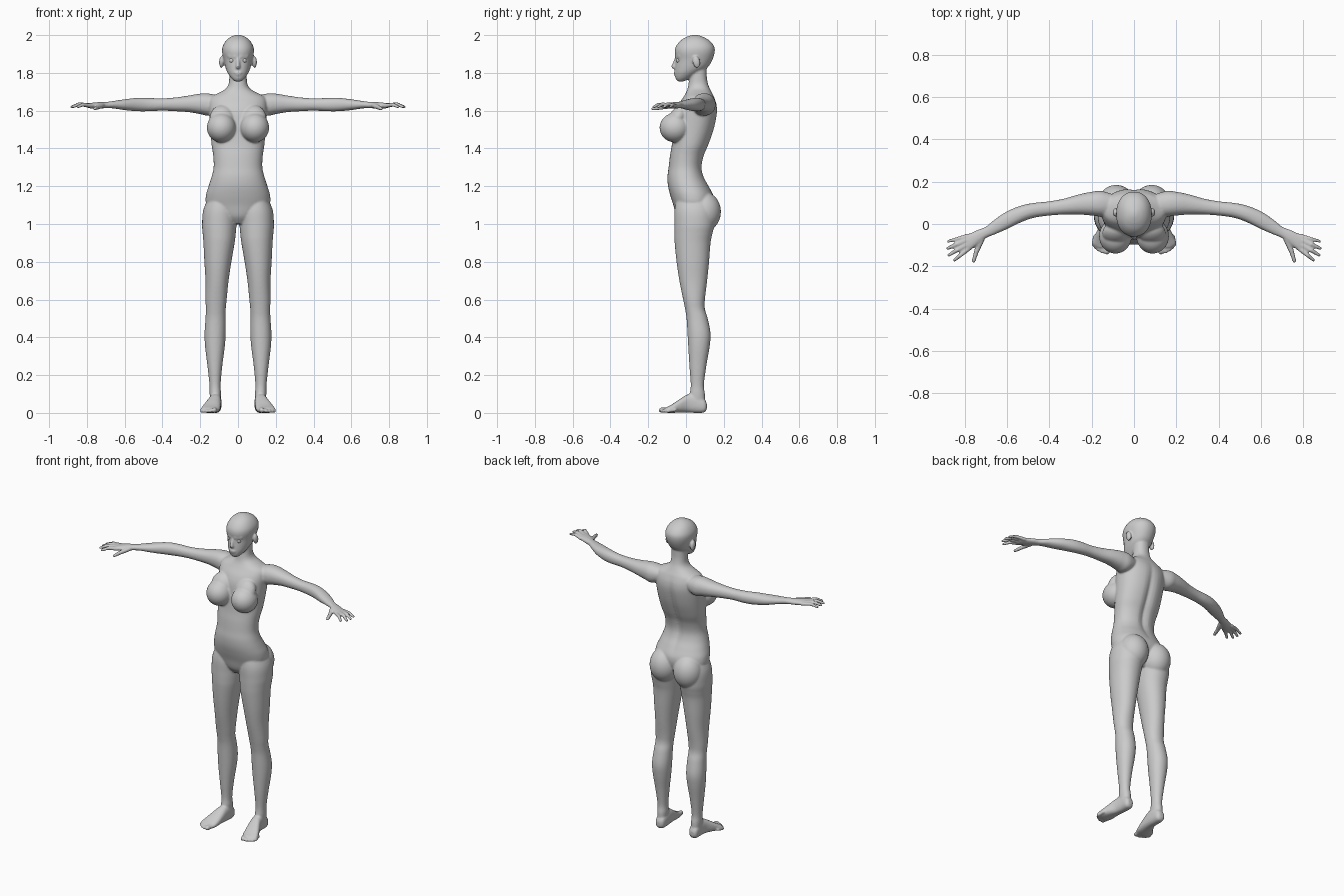
import bpy, bmesh, math
from mathutils import Vector, Matrix

bm = bmesh.new()


def spline(rows, sub=5):
    """Catmull-Rom interpolation of table rows."""
    out = []
    for i in range(len(rows) - 1):
        p0, p1, p2, p3 = (rows[max(0, min(len(rows) - 1, i + k))] for k in (-1, 0, 1, 2))
        for j in range(sub):
            t = j / sub
            out.append([0.5 * (2 * b + (c - a) * t + (2 * a - 5 * b + 4 * c - d) * t * t
                               + (3 * b - a - 3 * c + d) * t ** 3)
                        for a, b, c, d in zip(p0, p1, p2, p3)])
    return out + [list(rows[-1])]


def loft(rows, axis, n=48, power=2.2):
    """Rows: position on axis, then min/max of the two other axes."""
    rings = []
    for t, a0, a1, b0, b1 in spline(rows):
        ring = []
        for k in range(n):
            ang = 2 * math.pi * k / n
            c, s = math.cos(ang), math.sin(ang)
            a = (a0 + a1) / 2 + (a1 - a0) / 2 * math.copysign(abs(c) ** (2 / power), c)
            b = (b0 + b1) / 2 + (b1 - b0) / 2 * math.copysign(abs(s) ** (2 / power), s)
            ring.append(bm.verts.new({'x': (t, a, b), 'y': (a, t, b), 'z': (a, b, t)}[axis]))
        rings.append(ring)
    for r, q in zip(rings, rings[1:]):
        for k in range(n):
            bm.faces.new((r[k], r[(k + 1) % n], q[(k + 1) % n], q[k]))
    bm.faces.new(rings[0][::-1])
    bm.faces.new(rings[-1])
    return [v for r in rings for v in r]


def ball(c, r, tilt=0.0):
    m = Matrix.Translation(c) @ Matrix.Rotation(tilt, 4, 'X') @ Matrix.Diagonal((*r, 1))
    bmesh.ops.create_uvsphere(bm, u_segments=32, v_segments=20, radius=1, matrix=m)


def capsule(p, q, r1, r2):
    vs = []
    for c, r in ((p, r1), (q, r2)):
        for i in range(9):
            th = math.pi * i / 8
            for k in range(12 if 0 < i < 8 else 1):
                a = math.pi * k / 6
                vs.append(bm.verts.new(Vector(c) + r * Vector(
                    (math.sin(th) * math.cos(a), math.sin(th) * math.sin(a), math.cos(th)))))
    bmesh.ops.convex_hull(bm, input=vs)
    bmesh.ops.delete(bm, geom=[v for v in vs if v.is_valid and not v.link_faces], context='VERTS')


# arm: x, y range, z range
loft([(.07, .04, .13, 1.61, 1.67), (.15, .035, .155, 1.575, 1.69), (.20, .04, .152, 1.582, 1.69),
      (.26, .045, .14, 1.592, 1.68), (.33, .045, .12, 1.597, 1.67), (.40, .04, .107, 1.6, 1.665),
      (.47, .03, .1, 1.597, 1.667), (.53, .01, .088, 1.597, 1.668), (.60, -.024, .06, 1.603, 1.66),
      (.66, -.05, .02, 1.612, 1.651), (.70, -.067, -.012, 1.613, 1.646),
      (.74, -.098, -.028, 1.611, 1.645), (.78, -.127, -.046, 1.612, 1.641),
      (.80, -.122, -.056, 1.617, 1.637)], 'x')

# fingers and thumb: knuckle, middle joint, tip
for a, b, c, r in [((.785, -.055, 1.626), (.835, -.07, 1.632), (.878, -.082, 1.62), .0095),
                   ((.79, -.075, 1.628), (.84, -.097, 1.635), (.88, -.115, 1.62), .0105),
                   ((.79, -.097, 1.628), (.838, -.125, 1.635), (.875, -.147, 1.62), .0105),
                   ((.78, -.115, 1.626), (.82, -.147, 1.632), (.848, -.17, 1.62), .0105),
                   ((.72, -.075, 1.626), (.745, -.13, 1.617), (.758, -.175, 1.61), .012)]:
    capsule(a, b, r * 1.15, r)
    capsule(b, c, r, r * .8)

# leg: z, x range, y range
loft([(1.17, .04, .14, -.04, .12), (1.08, .008, .182, -.06, .15), (1.0, .008, .19, -.062, .15),
      (.95, .012, .187, -.062, .14), (.9, .018, .183, -.06, .13), (.8, .035, .178, -.05, .122),
      (.7, .05, .172, -.035, .112), (.6, .06, .172, -.015, .1), (.55, .065, .17, -.005, .1),
      (.5, .065, .172, .003, .115), (.42, .065, .177, .008, .13), (.35, .07, .174, .012, .125),
      (.25, .083, .162, .018, .108), (.15, .092, .151, .025, .095), (.1, .09, .15, .02, .1),
      (.05, .094, .146, .02, .1), (.02, .1, .14, .03, .09)], 'z', power=2.1)

# foot: y, x range, z range
loft([(.11, .105, .135, .02, .05), (.095, .09, .147, .002, .075), (.05, .087, .15, 0, .1),
      (.01, .088, .156, .002, .098), (-.03, .09, .174, .002, .075), (-.07, .094, .192, 0, .048),
      (-.095, .1, .198, 0, .034), (-.11, .108, .18, .003, .028)], 'y', power=2.5)

# toes
for i, (x, y, r) in enumerate([(.127, -.131, .014), (.149, -.13, .0105), (.166, -.121, .01),
                               (.181, -.11, .0095), (.193, -.097, .009)]):
    capsule((x - .008, y + .04, .016), (x, y, r), r, r)

# bust, buttock, ear
ball((.088, -.058, 1.51), (.077, .082, .078))
ball((.085, -.045, 1.56), (.065, .045, .075), -.5)
ball((.084, .095, 1.065), (.088, .09, .105))
ball((.088, .055, 1.857), (.012, .02, .032), .2)

# mirror all the side parts
dup = bmesh.ops.duplicate(bm, geom=bm.verts[:] + bm.edges[:] + bm.faces[:])['geom']
for v in dup:
    if isinstance(v, bmesh.types.BMVert):
        v.co.x *= -1
bmesh.ops.reverse_faces(bm, faces=[f for f in dup if isinstance(f, bmesh.types.BMFace)])


def centred(rows, **kw):
    return loft([(z, -h, h, a, b) for z, h, a, b in rows], 'z', **kw)


# torso and neck: z, half width, y range
torso = centred([(1.0, .05, -.02, .09), (1.04, .11, -.05, .12), (1.1, .165, -.067, .145),
                 (1.15, .17, -.083, .145), (1.2, .156, -.095, .122), (1.25, .14, -.098, .096),
                 (1.3, .129, -.092, .086), (1.36, .131, -.085, .097), (1.42, .14, -.075, .122),
                 (1.5, .146, -.068, .15), (1.58, .152, -.06, .166), (1.63, .155, -.042, .164),
                 (1.67, .145, -.015, .15), (1.695, .1, 0, .137), (1.715, .066, .008, .127),
                 (1.74, .05, .013, .117), (1.78, .046, .018, .11), (1.84, .045, .02, .11)])
# spine groove
for v in torso:
    if v.co.y > .05 and 1.15 < v.co.z < 1.68:
        fade = math.sin(math.pi * (v.co.z - 1.15) / .53)
        v.co.y -= .016 * fade * math.exp(-(v.co.x / .022) ** 2)

# head
centred([(1.755, .018, -.045, -.012), (1.772, .036, -.056, .025), (1.8, .055, -.059, .07),
         (1.83, .067, -.058, .115), (1.87, .076, -.055, .14), (1.91, .084, -.06, .152),
         (1.94, .081, -.053, .149), (1.97, .064, -.03, .126), (1.99, .04, .002, .092),
         (2.001, .012, .035, .06)], power=2.15)
# nose and lips
capsule((0, -.054, 1.872), (0, -.066, 1.833), .008, .012)
ball((0, -.057, 1.801), (.021, .009, .006))
ball((0, -.055, 1.791), (.018, .009, .006))
# brow ridges
for s in (1, -1):
    capsule((s * .014, -.052, 1.886), (s * .05, -.035, 1.888), .008, .007)

me = bpy.data.meshes.new("body")
bm.to_mesh(me)
bm.free()
body = bpy.data.objects.new("body", me)
bpy.context.collection.objects.link(body)

# fuse the parts into one smooth skin
fuse = body.modifiers.new("fuse", 'REMESH')
fuse.mode = 'VOXEL'
fuse.voxel_size = .0055
fuse.use_smooth_shade = True
soft = body.modifiers.new("soften", 'SMOOTH')
soft.factor = .5
soft.iterations = 5

# eyes
for s, side in ((1, "left"), (-1, "right")):
    bpy.ops.mesh.primitive_uv_sphere_add(segments=24, ring_count=16, radius=.014,
                                         location=(s * .032, -.037, 1.866))
    bpy.context.object.name = side + "_eye"
    bpy.ops.object.shade_smooth()
